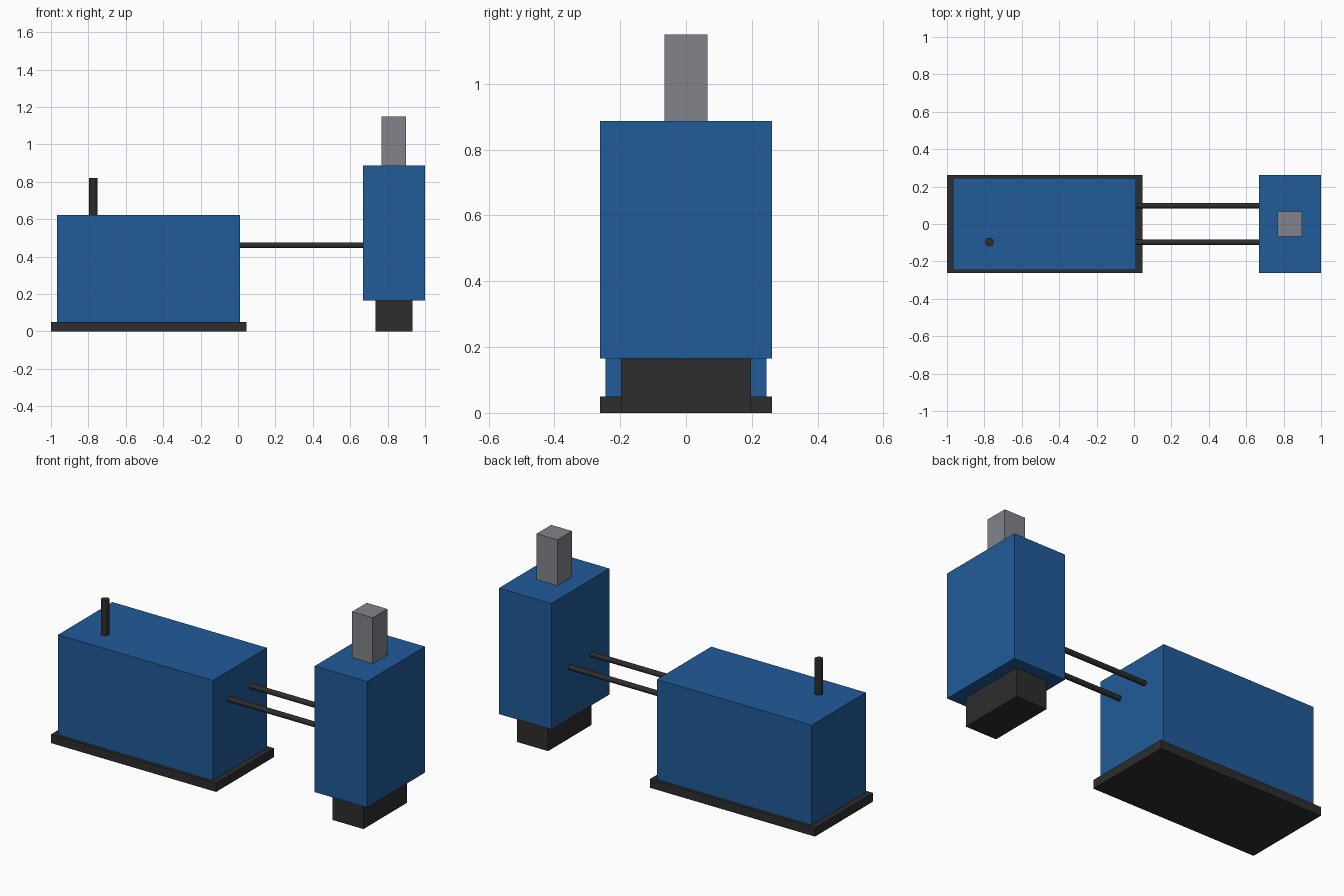
import bpy, math

if "Cube" in bpy.data.objects:
    bpy.data.objects.remove(bpy.data.objects["Cube"])


def material(name, rgb):
    m = bpy.data.materials.new(name)
    m.diffuse_color = (*rgb, 1)
    m.use_nodes = True
    m.node_tree.nodes["Principled BSDF"].inputs["Base Color"].default_value = m.diffuse_color
    return m


blue = material("blue paint", (0.015, 0.105, 0.32))
black = material("black rubber", (0.026, 0.026, 0.026))
grey = material("grey metal", (0.22, 0.23, 0.255))


def box(name, x, y, z, mat):
    """Box from (min, max) ranges on each axis."""
    bpy.ops.mesh.primitive_cube_add(size=1, location=[sum(r) / 2 for r in (x, y, z)])
    ob = bpy.context.object
    ob.name = name
    ob.scale = [r[1] - r[0] for r in (x, y, z)]
    bpy.ops.object.transform_apply(location=False, rotation=False, scale=True)
    ob.data.materials.append(mat)


def rod(name, radius, length, loc, rot, mat):
    bpy.ops.mesh.primitive_cylinder_add(vertices=16, radius=radius, depth=length,
                                        location=loc, rotation=rot)
    ob = bpy.context.object
    ob.name = name
    ob.data.materials.append(mat)
    bpy.ops.object.shade_smooth_by_angle(angle=math.radians(40))


# Long housing on its base plate, with a short pin on top
box("base_plate", (-1, 0.045), (-0.262, 0.262), (0, 0.05), black)
box("main_housing", (-0.967, 0.012), (-0.245, 0.245), (0.05, 0.622), blue)
rod("top_pin", 0.023, 0.2, (-0.773, -0.097, 0.721), (0, 0, 0), black)

# Upright housing with foot and grey post
box("foot", (0.735, 0.932), (-0.197, 0.197), (0, 0.166), black)
box("upright_housing", (0.669, 1), (-0.262, 0.262), (0.166, 0.887), blue)
box("top_post", (0.768, 0.899), (-0.066, 0.066), (0.887, 1.15), grey)

# Pair of connecting rods
for side, y in (("front", -0.098), ("back", 0.098)):
    rod(side + "_connecting_rod", 0.015, 0.665, (0.3405, y, 0.46), (0, math.pi / 2, 0), black)
